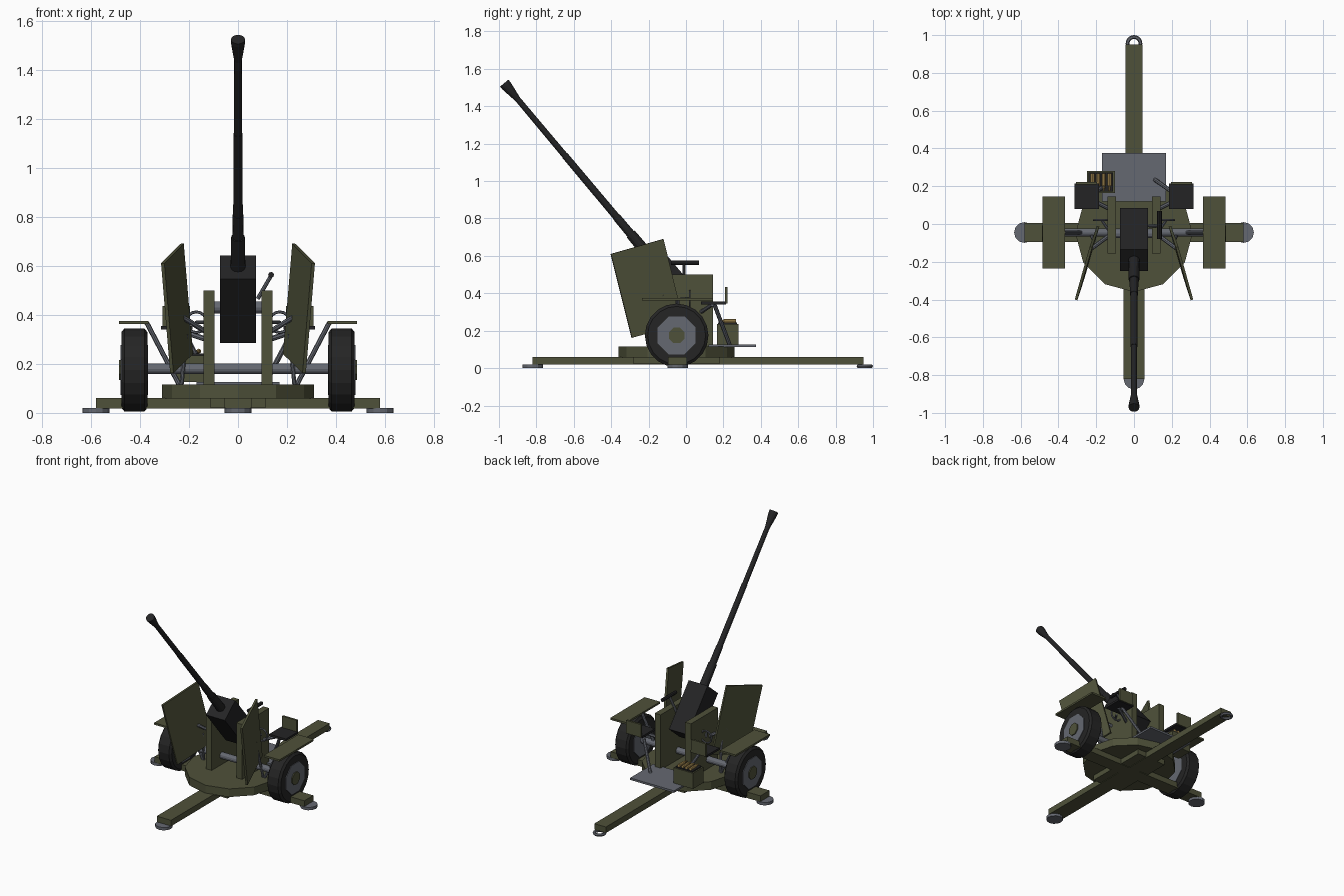
import bpy, math
from mathutils import Vector, Matrix

if "Cube" in bpy.data.objects:
    bpy.data.objects.remove(bpy.data.objects["Cube"])

def mat(name, c):
    m = bpy.data.materials.new(name)
    m.diffuse_color = (*c, 1)
    m.use_nodes = True
    m.node_tree.nodes["Principled BSDF"].inputs["Base Color"].default_value = m.diffuse_color
    return m

GREEN = mat("olive green", (0.078, 0.083, 0.042))
STEEL = mat("grey steel", (0.13, 0.14, 0.165))
BLACK = mat("gun black", (0.017, 0.017, 0.018))
RUBBER = mat("tyre rubber", (0.018, 0.018, 0.018))
BRASS = mat("brass", (0.42, 0.28, 0.09))

def make(name, verts, faces, m, matrix=None):
    me = bpy.data.meshes.new(name)
    me.from_pydata(verts, [], faces)
    me.materials.append(m)
    o = bpy.data.objects.new(name, me)
    bpy.context.collection.objects.link(o)
    if matrix:
        o.matrix_world = matrix
    return o

def box(name, x, y, z, m, matrix=None):
    """Box from (min, max) pairs."""
    v = [(a, b, c) for a in x for b in y for c in z]
    f = [(0, 1, 3, 2), (4, 6, 7, 5), (0, 4, 5, 1), (2, 3, 7, 6), (0, 2, 6, 4), (1, 5, 7, 3)]
    return make(name, v, f, m, matrix)

def lathe(name, profile, origin, axis, m, n=12, turn=0.0):
    """Capped solid of revolution from (distance, radius) points along an axis."""
    v, f = [], []
    for t, r in profile:
        for i in range(n):
            a = 2 * math.pi * i / n + turn
            v.append((r * math.cos(a), r * math.sin(a), t))
    for k in range(len(profile) - 1):
        for i in range(n):
            j = (i + 1) % n
            f.append((k * n + i, k * n + j, k * n + n + j, k * n + n + i))
    f.append(tuple(reversed(range(n))))
    f.append(tuple(range(len(v) - n, len(v))))
    q = Vector(axis).to_track_quat('Z', 'Y').to_matrix().to_4x4()
    return make(name, v, f, m, Matrix.Translation(origin) @ q)

def rod(name, a, b, r, m, n=8):
    d = Vector(b) - Vector(a)
    return lathe(name, [(0, r), (d.length, r)], a, d, m, n)

def ring(name, loc, R, r, m, rot=(0, 0, 0), n=20):
    bpy.ops.mesh.primitive_torus_add(major_radius=R, minor_radius=r, major_segments=n,
                                     minor_segments=6, location=loc, rotation=rot)
    o = bpy.context.object
    o.name = name
    o.data.materials.append(m)
    return o

CY = -0.045  # centre of the carriage along y

# Cross-shaped base with pads and tow ring
box("front_beam", (-.055, .055), (-.82, CY), (.018, .06), GREEN)
box("rear_beam", (-.045, .045), (CY, .95), (.018, .06), GREEN)
box("side_beam", (-.58, .58), (CY - .05, CY + .05), (.018, .06), GREEN)
box("base_hub", (-.115, .115), (-.28, .18), (.022, .062), GREEN)
for name, x, y in (("left_pad", -.58, CY), ("right_pad", .58, CY), ("front_pad", 0, -.82)):
    lathe(name, [(0, .055), (.02, .055)], (x, y, 0), (0, 0, 1), STEEL, 12)
ring("tow_ring", (0, .956, .01), .034, .01, STEEL)

# Turntable and crew platform
lathe("turntable", [(.058, .31), (.115, .31)], (0, -.05, 0), (0, 0, 1), GREEN, 12)
box("crew_platform", (-.17, .17), (.12, .375), (.113, .127), STEEL)

# Axle
rod("axle", (-.38, CY, .18), (.38, CY, .18), .022, STEEL, 12)

for s, side in ((-1, "left"), (1, "right")):
    # Wheels
    lathe(side + "_tyre", [(0, .155), (.012, .17), (.093, .17), (.105, .155)],
          (s * .37, -.05, .175), (s, 0, 0), RUBBER, 20)
    lathe(side + "_rim", [(-.003, .11), (.109, .11)], (s * .37, -.05, .175),
          (s, 0, 0), STEEL, 8, math.pi / 8)
    lathe(side + "_hub_cap", [(.09, .045), (.116, .045)], (s * .37, -.05, .175),
          (s, 0, 0), GREEN, 8, math.pi / 8)
    # Mudguard and strut
    box(side + "_mudguard", sorted((s * .365, s * .485)), (-.235, .145), (.362, .375), GREEN)
    rod(side + "_mudguard_strut", (s * .372, CY, .367), (s * .24, CY, .115), .01, STEEL)
    # Gun cradle upright
    box(side + "_upright", sorted((s * .095, s * .14)), (-.155, .145), (.112, .5), GREEN)
    # Slanted shield plate
    sh = make(side + "_shield",
              [(s * .307, -.402, .61), (s * .228, -.122, .69),
               (s * .19, -.012, .24), (s * .27, -.29, .162)], [(0, 1, 2, 3)], GREEN)
    sol = sh.modifiers.new("thickness", 'SOLIDIFY')
    sol.thickness, sol.offset = .014, 0
    rod(side + "_shield_brace", (s * .13, -.06, .33), (s * .225, -.13, .39), .011, STEEL)
    rod(side + "_lower_shield_brace", (s * .23, -.05, .115), (s * .212, -.09, .32), .009, STEEL)
    # Seat with backrest and supports
    box(side + "_seat", sorted((s * .185, s * .315)), (.08, .215), (.34, .355), BLACK)
    box(side + "_backrest", sorted((s * .195, s * .308)), (.208, .222), (.345, .435), GREEN)
    rod(side + "_seat_post", (s * .23, .15, .345), (s * .11, .235, .12), .011, STEEL)
    rod(side + "_seat_arm", (s * .25, .14, .34), (s * .13, .08, .3), .011, STEEL)
    # Handwheel
    ring(side + "_handwheel", (s * .17, .02, .37), .042, .006, STEEL, (math.pi / 2, 0, 0), 16)
    rod(side + "_handwheel_shaft", (s * .17, .02, .37), (s * .13, -.04, .37), .007, STEEL)

# Breech housing and barrel at 50 degrees elevation
aim = Vector((0, -math.cos(math.radians(50)), math.sin(math.radians(50))))
pivot = Vector((0, -.083, .464))
tilt = Matrix.Translation(pivot) @ Matrix.Rotation(math.radians(40), 4, 'X')
box("breech_housing", (-.073, .073), (-.075, .075), (-.17, .17), BLACK, tilt)
lathe("barrel", [(.1, .031), (.33, .028), (.33, .023), (.45, .022), (.45, .0195), (.88, .0185),
                 (.88, .0165), (1.27, .0155), (1.365, .029), (1.383, .029)],
      pivot, aim, BLACK, 12)
rod("trunnion", (-.1, -.05, .43), (.1, -.05, .43), .025, STEEL, 12)

# Sight on its arm
rod("sight_arm", (.08, -.01, .465), (.135, -.01, .56), .008, STEEL)
rod("sight_tube", (.135, -.08, .563), (.135, .07, .563), .012, BLACK)

# Ammunition box with a row of rounds
box("ammunition_box", (-.25, -.1), (.165, .28), (.125, .235), GREEN)
box("round_rack", (-.24, -.11), (.172, .272), (.235, .243), BLACK)
for i in range(4):
    x = -.22 + i * .03
    lathe("round_%d" % (i + 1), [(0, .01), (.065, .01), (.07, .006), (.092, .004)],
          (x, .268, .252), (0, -1, 0), BRASS, 8)
